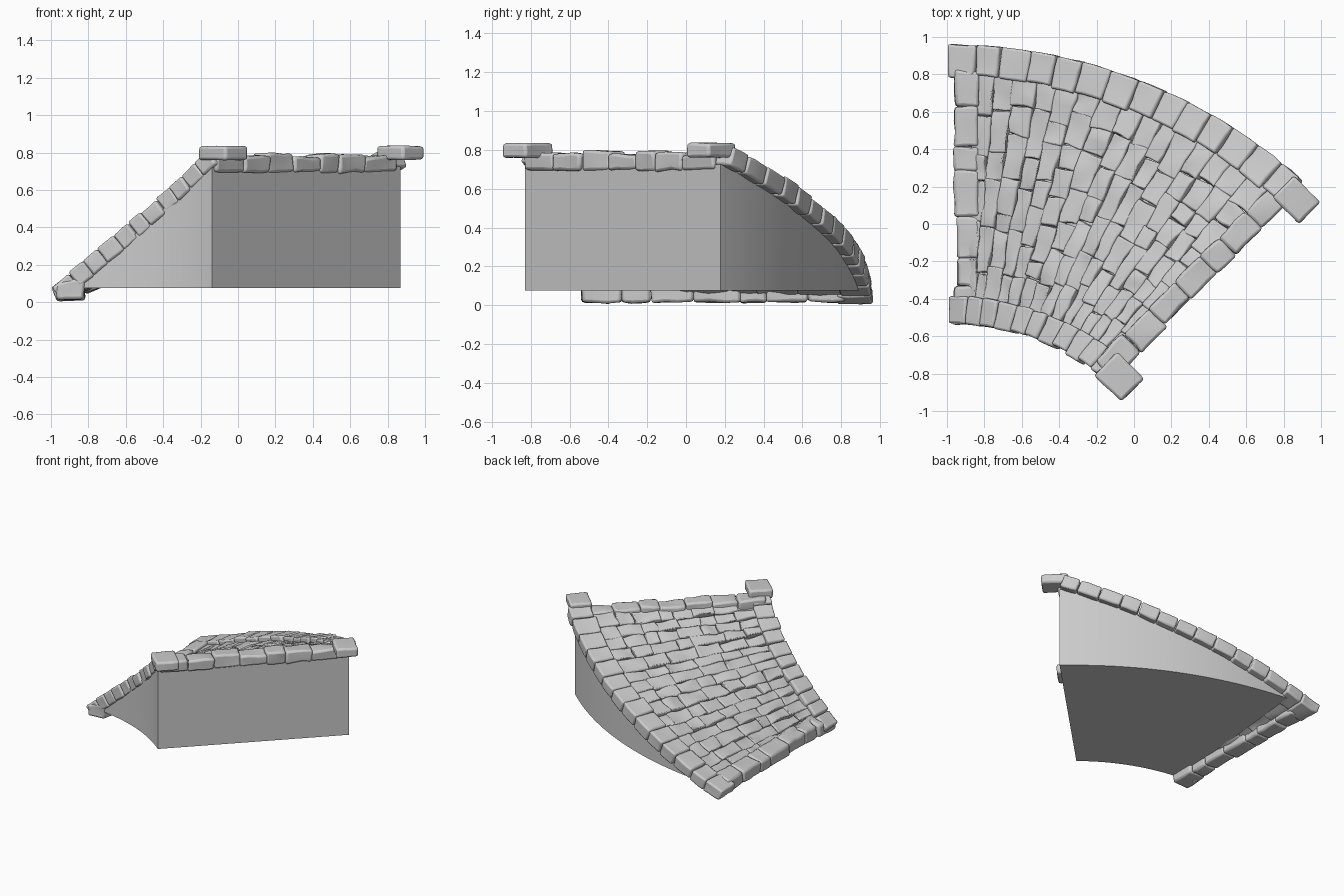
import bpy, bmesh, math, random
from mathutils import Vector, noise

random.seed(4)
if "Cube" in bpy.data.objects:
    bpy.data.objects.remove(bpy.data.objects["Cube"], do_unlink=True)

# The ramp sweeps an eighth of a circle around this centre, rising as it turns
CENTRE = Vector((-1.0, -1.88, 0))
SWEEP = math.radians(45)
R_IN, R_OUT = 1.35, 2.84
LOW, RISE, LANDING = 0.085, 0.735, 0.17

stone_mat = bpy.data.materials.new("light grey stone")
stone_mat.use_nodes = True
grey = (0.6, 0.6, 0.6, 1)
stone_mat.diffuse_color = grey
stone_mat.node_tree.nodes["Principled BSDF"].inputs["Base Color"].default_value = grey


def climb_angle(r):
    return SWEEP - math.asin(LANDING / r)


def polar(r, angle, z):
    return CENTRE + Vector((r * math.sin(angle), r * math.cos(angle), z))


def on_slope(r, t, h):
    """Radius, fraction of the climb, and height along the slope normal."""
    angle = climb_angle(r) * t
    tilt = math.atan(RISE / (r * climb_angle(r)))
    tangent = Vector((math.cos(angle), -math.sin(angle), 0))
    p = polar(r, angle, LOW + RISE * t) - tangent * h * math.sin(tilt)
    p.z = max(p.z + h * math.cos(tilt), 0.005)
    return p


def on_top_edge(u, d, z):
    """Distance along the high end, distance back from it, and height."""
    s = math.sqrt(0.5)
    return CENTRE + Vector((s * (u - d), s * (u + d), z))


def on_low_edge(y, d, z):
    return Vector((-1 + d, y, z + (0.25 * (d - 0.04) if z > 0.05 else 0)))


def add_stone(bm, place, lo, hi, rough=0.01, cuts=2):
    """A subdivided block, placed by a mapping and worn with noise."""
    block = bmesh.new()
    bmesh.ops.create_cube(block, size=1)
    bmesh.ops.subdivide_edges(block, edges=block.edges[:], cuts=cuts, use_grid_fill=True)
    seed = Vector([random.uniform(-50, 50) for _ in range(3)])
    copies = {}
    for v in block.verts:
        f = v.co + Vector((0.5, 0.5, 0.5))
        p = place(*[a + (b - a) * k for a, b, k in zip(lo, hi, f)])
        p += noise.noise_vector(p * 9 + seed) * rough
        p.z = max(p.z, 0)
        copies[v] = bm.verts.new(p)
    for face in block.faces:
        bm.faces.new([copies[v] for v in face.verts])
    block.free()


def finish(name, bm, bevel=0.0):
    bmesh.ops.recalc_face_normals(bm, faces=bm.faces[:])
    mesh = bpy.data.meshes.new(name)
    bm.to_mesh(mesh)
    bm.free()
    mesh.materials.append(stone_mat)
    obj = bpy.data.objects.new(name, mesh)
    bpy.context.collection.objects.link(obj)
    if bevel:
        mod = obj.modifiers.new("worn edges", "BEVEL")
        mod.width, mod.segments = bevel, 2
        mod.limit_method, mod.angle_limit = "ANGLE", math.radians(45)
    bpy.ops.object.select_all(action="DESELECT")
    obj.select_set(True)
    bpy.context.view_layer.objects.active = obj
    bpy.ops.object.shade_smooth_by_angle(angle=math.radians(40))
    return obj


def breaks(start, end, count, wobble=0.25):
    """Uneven joints between neighbouring stones."""
    step = (end - start) / count
    inner = [start + step * (i + random.uniform(-wobble, wobble)) for i in range(1, count)]
    return [start] + inner + [end]


def pairs(values):
    return zip(values, values[1:])


# Solid wedge under the ramp
bm = bmesh.new()
rings = []
STEPS = 32
for i in range(STEPS + 1):
    ring = []
    for r, top in ((1.36, False), (1.36, True), (2.78, True), (2.78, False)):
        a0, a1 = 0.13 * climb_angle(r), SWEEP - math.asin(0.134 / r)
        angle = a0 + (a1 - a0) * i / STEPS
        t = min(angle / climb_angle(r), 1)
        z = max(LOW + RISE * t - 0.095, 0.08) if top else 0.075
        ring.append(bm.verts.new(polar(r, angle, z)))
    rings.append(ring)
for a, b in pairs(rings):
    for k in range(4):
        bm.faces.new((a[k], a[k - 1], b[k - 1], b[k]))
bm.faces.new(rings[0])
bm.faces.new(rings[-1])
finish("ramp_base", bm)

# Paving: radial rows of worn stones
bm = bmesh.new()
for t0, t1 in pairs(breaks(0.07, 0.955, 15, 0.15)):
    row_lift = random.uniform(-0.004, 0.006)
    for r0, r1 in pairs(breaks(R_IN + 0.12, R_OUT - 0.15, random.randint(6, 8))):
        top = -0.032 + row_lift + random.uniform(-0.008, 0.006)
        add_stone(bm, on_slope, (r0, t0, -0.09), (r1, t1, top), 0.018, 3)
finish("paving_stones", bm, 0.01)

# Raised borders along both curved sides
for name, r0, r1, count in (("inner_border", R_IN, R_IN + 0.145, 11),
                            ("outer_border", R_OUT - 0.17, R_OUT, 14)):
    bm = bmesh.new()
    for t0, t1 in pairs(breaks(0, 1.0, count, 0.15)):
        add_stone(bm, on_slope, (r0 + random.uniform(-0.008, 0.008), t0 + 0.001, -0.1),
                  (r1, t1 - 0.001, random.uniform(-0.008, 0.006)), 0.008)
    finish(name, bm, 0.012)

# Row of stones across the high end
bm = bmesh.new()
for u0, u1 in pairs(breaks(R_IN + 0.02, R_OUT - 0.1, 7)):
    add_stone(bm, on_top_edge, (u0, 0.115 + random.uniform(-0.01, 0.01), 0.695),
              (u1, 0.25, 0.785 + random.uniform(-0.012, 0.008)), 0.014)
finish("high_edge_stones", bm, 0.015)

# Row of stones across the low end
bm = bmesh.new()
for y0, y1 in pairs(breaks(-0.54, 0.82, 7)):
    add_stone(bm, on_low_edge, (y0, 0.045 + random.uniform(-0.01, 0.01), 0.015),
              (y1, 0.17 + random.uniform(-0.01, 0.01), 0.105), 0.012)
finish("low_edge_stones", bm, 0.015)

# Flat capstones on both high corners
for name, u0, u1 in (("inner_capstone", 1.315, 1.49), ("outer_capstone", 2.66, 2.825)):
    bm = bmesh.new()
    add_stone(bm, on_top_edge, (u0, 0, 0.76), (u1, 0.2, 0.835), 0.006)
    finish(name, bm, 0.015)
